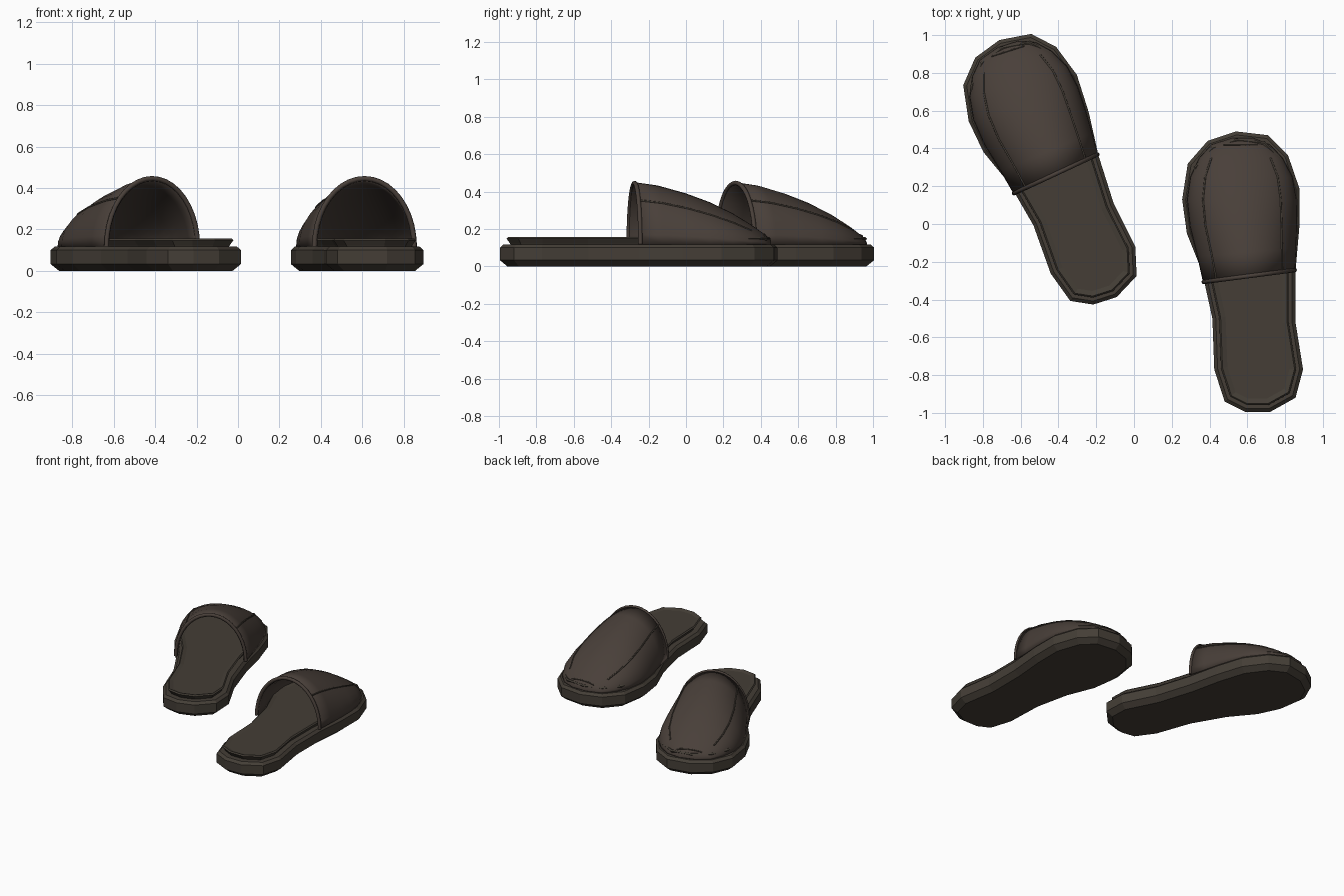
import bpy, bmesh, math
from mathutils import Matrix, Vector

if "Cube" in bpy.data.objects:
    bpy.data.objects.remove(bpy.data.objects["Cube"])


def material(name, rgb):
    m = bpy.data.materials.new(name)
    m.use_nodes = True
    m.diffuse_color = (*rgb, 1)
    m.node_tree.nodes["Principled BSDF"].inputs["Base Color"].default_value = (*rgb, 1)
    return m


SOLE_MAT = material("dark taupe", (0.058, 0.048, 0.037))
UPPER_MAT = material("warm brown", (0.066, 0.050, 0.041))

# Footprint, clockwise from the toe
FOOTPRINT = [Vector(p) for p in (
    (.54, .49), (.71, .47), (.815, .365), (.875, .19), (.875, -.02),
    (.855, -.25), (.855, -.52), (.895, -.77), (.855, -.92), (.72, -.995),
    (.59, -.995), (.48, -.94), (.425, -.77), (.415, -.5), (.36, -.25),
    (.28, -.05), (.255, .13), (.285, .32), (.39, .44))]

# Upper sections: y, left x, right x, crown height
SECTIONS = [(-.275, .365, .855, .45), (-.15, .335, .86, .432), (0, .295, .864, .39),
            (.13, .28, .862, .342), (.25, .298, .84, .283), (.35, .345, .787, .222),
            (.42, .41, .72, .172), (.455, .52, .63, .14)]
BASE_Z = .118
ARC = 20


def inset(points, d):
    """Move every corner inwards by d along its mitre."""
    out = []
    n = len(points)
    for i, p in enumerate(points):
        a = (p - points[i - 1]).normalized()
        b = (points[(i + 1) % n] - p).normalized()
        mitre = Vector((a.y + b.y, -a.x - b.x)).normalized()
        out.append(p + mitre * d / mitre.dot(Vector((a.y, -a.x))))
    return out


def finish(obj, mat, place):
    obj.data.materials.append(mat)
    bpy.context.collection.objects.link(obj)
    obj.matrix_world = place
    return obj


def mesh_object(name, bm, mat, place):
    me = bpy.data.meshes.new(name)
    bm.to_mesh(me)
    bm.free()
    return finish(bpy.data.objects.new(name, me), mat, place)


def layered(name, layers, place):
    """Stack inset footprints into a closed slab."""
    bm = bmesh.new()
    rings = [[bm.verts.new((p.x, p.y, z)) for p in inset(FOOTPRINT, d)] for d, z in layers]
    n = len(FOOTPRINT)
    for lo, hi in zip(rings, rings[1:]):
        for i in range(n):
            j = (i + 1) % n
            bm.faces.new((lo[i], hi[i], hi[j], lo[j]))
    bm.faces.new(rings[0])
    bm.faces.new(rings[-1][::-1])
    bmesh.ops.recalc_face_normals(bm, faces=bm.faces)
    return mesh_object(name, bm, SOLE_MAT, place)


def upper_point(i, k, lift=0):
    """Point k of the arch at section i; the opening is slightly skewed."""
    y, xl, xr, top = SECTIONS[i]
    cx, hw = (xl + xr) / 2, (xr - xl) / 2 + lift
    a = math.pi * (1 - k / ARC)
    x = cx + hw * math.cos(a)
    skew = .13 * (x - cx) * max(0, 1 - i / 3)
    return Vector((x, y + skew, BASE_Z + (top - BASE_Z + lift) * math.sin(a)))


def tube(name, points, radius, mat, place):
    cu = bpy.data.curves.new(name, "CURVE")
    cu.dimensions = "3D"
    cu.bevel_depth = radius
    cu.bevel_resolution = 2
    cu.use_fill_caps = True
    sp = cu.splines.new("POLY")
    sp.points.add(len(points) - 1)
    for sp_point, p in zip(sp.points, points):
        sp_point.co = (*p, 1)
    return finish(bpy.data.objects.new(name, cu), mat, place)


def build_slipper(side, place):
    # Sole with bevelled edges, and insole with a flared lip
    layered(side + "_sole", [(.04, 0), (0, .033), (0, .1), (.018, .117), (.06, .117)], place)
    layered(side + "_insole", [(.06, .112), (.052, .125), (.036, .148), (.044, .156), (.07, .148)], place)

    # Upper: arched shell closed at the toe
    bm = bmesh.new()
    rings = [[bm.verts.new(upper_point(i, k)) for k in range(ARC + 1)]
             for i in range(len(SECTIONS))]
    for r, s in zip(rings, rings[1:]):
        for k in range(ARC):
            bm.faces.new((r[k], r[k + 1], s[k + 1], s[k]))
    bm.faces.new(rings[-1])
    for f in bm.faces:
        f.smooth = True
    upper = mesh_object(side + "_upper", bm, UPPER_MAT, place)
    shell = upper.modifiers.new("thickness", "SOLIDIFY")
    shell.thickness = .018
    shell.offset = -1

    # Rolled opening edge, side seams and toe seam
    tube(side + "_opening_trim", [upper_point(0, k, -.004) for k in range(ARC + 1)],
         .012, UPPER_MAT, place)
    for label, k in (("outer", ARC // 4), ("inner", ARC - ARC // 4)):
        tube(side + "_" + label + "_seam", [upper_point(i, k) for i in range(6)],
             .005, SOLE_MAT, place)
    tube(side + "_toe_seam", [upper_point(6, k) for k in range(6, 15)],
         .004, SOLE_MAT, place)


# The second slipper is the same shape, turned and set further back
turned = (Matrix.Translation((-.445, .23, 0)) @ Matrix.Rotation(math.radians(17.6), 4, "Z")
          @ Matrix.Translation((-.57, .30, 0)))
build_slipper("left", Matrix.Identity(4))
build_slipper("right", turned)
